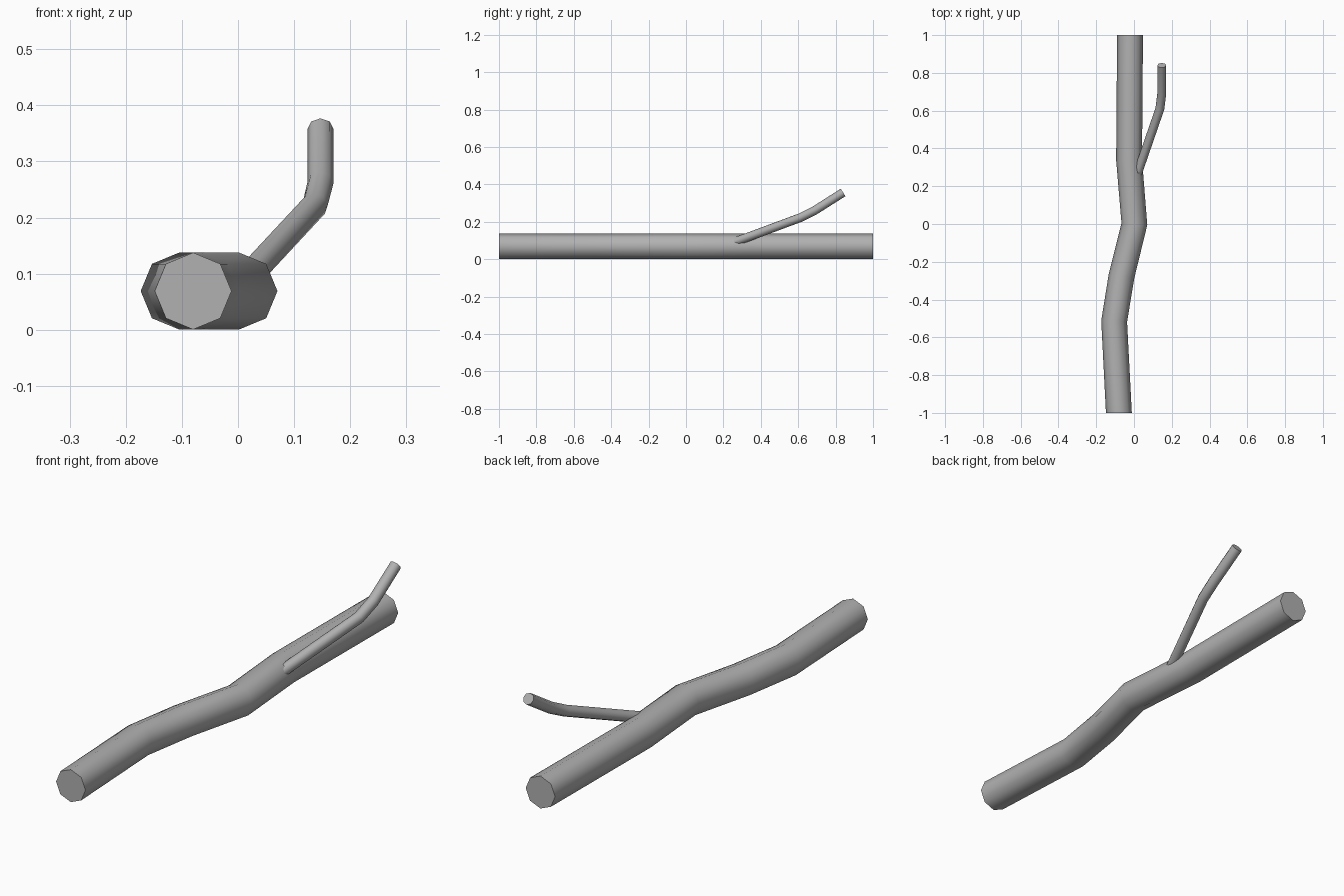
import bpy, bmesh, math
from mathutils import Vector

if "Cube" in bpy.data.objects:
    bpy.data.objects.remove(bpy.data.objects["Cube"])

SIDES = 8

# dark grey bark
bark = bpy.data.materials.new("dark_grey")
bark.diffuse_color = (0.44, 0.44, 0.44, 1)
bark.use_nodes = True
bark.node_tree.nodes["Principled BSDF"].inputs["Base Color"].default_value = bark.diffuse_color


def tube(name, path, radius, flat_ends=False):
    """Capped octagonal tube with mitred rings along a path."""
    pts = [Vector(p) for p in path]
    bm = bmesh.new()
    rings = []
    for i, p in enumerate(pts):
        a = (p - pts[i - 1]).normalized() if i else None
        b = (pts[i + 1] - p).normalized() if i < len(pts) - 1 else None
        if a and b:
            t = (a + b).normalized()
        else:
            t = Vector((0, 1, 0)) if flat_ends else (a or b)
        side = t.cross(Vector((0, 0, 1))).normalized()
        up = side.cross(t)
        rings.append([bm.verts.new(p + radius * (
            side * math.cos(k * math.tau / SIDES) + up * math.sin(k * math.tau / SIDES)))
            for k in range(SIDES)])
    for r, s in zip(rings, rings[1:]):
        for k in range(SIDES):
            n = (k + 1) % SIDES
            bm.faces.new((r[k], r[n], s[n], s[k]))
    bm.faces.new(rings[0])
    bm.faces.new(rings[-1])
    bmesh.ops.recalc_face_normals(bm, faces=bm.faces)
    me = bpy.data.meshes.new(name)
    bm.to_mesh(me)
    bm.free()
    me.materials.append(bark)
    ob = bpy.data.objects.new(name, me)
    bpy.context.collection.objects.link(ob)
    bpy.ops.object.select_all(action='DESELECT')
    ob.select_set(True)
    bpy.context.view_layer.objects.active = ob
    bpy.ops.object.shade_smooth_by_angle(angle=math.radians(60))
    return ob


# main log lying along y
tube("log", [(-0.08, -1, 0.069), (-0.105, -0.515, 0.069), (-0.066, -0.275, 0.069),
             (0.002, 0.0, 0.069), (-0.026, 0.34, 0.069), (-0.021, 1, 0.069)],
     0.0685, flat_ends=True)

# side twig rising from the log
tube("twig", [(0.016, 0.26, 0.092), (0.137, 0.61, 0.222),
              (0.147, 0.69, 0.262), (0.147, 0.84, 0.357)], 0.0235)
